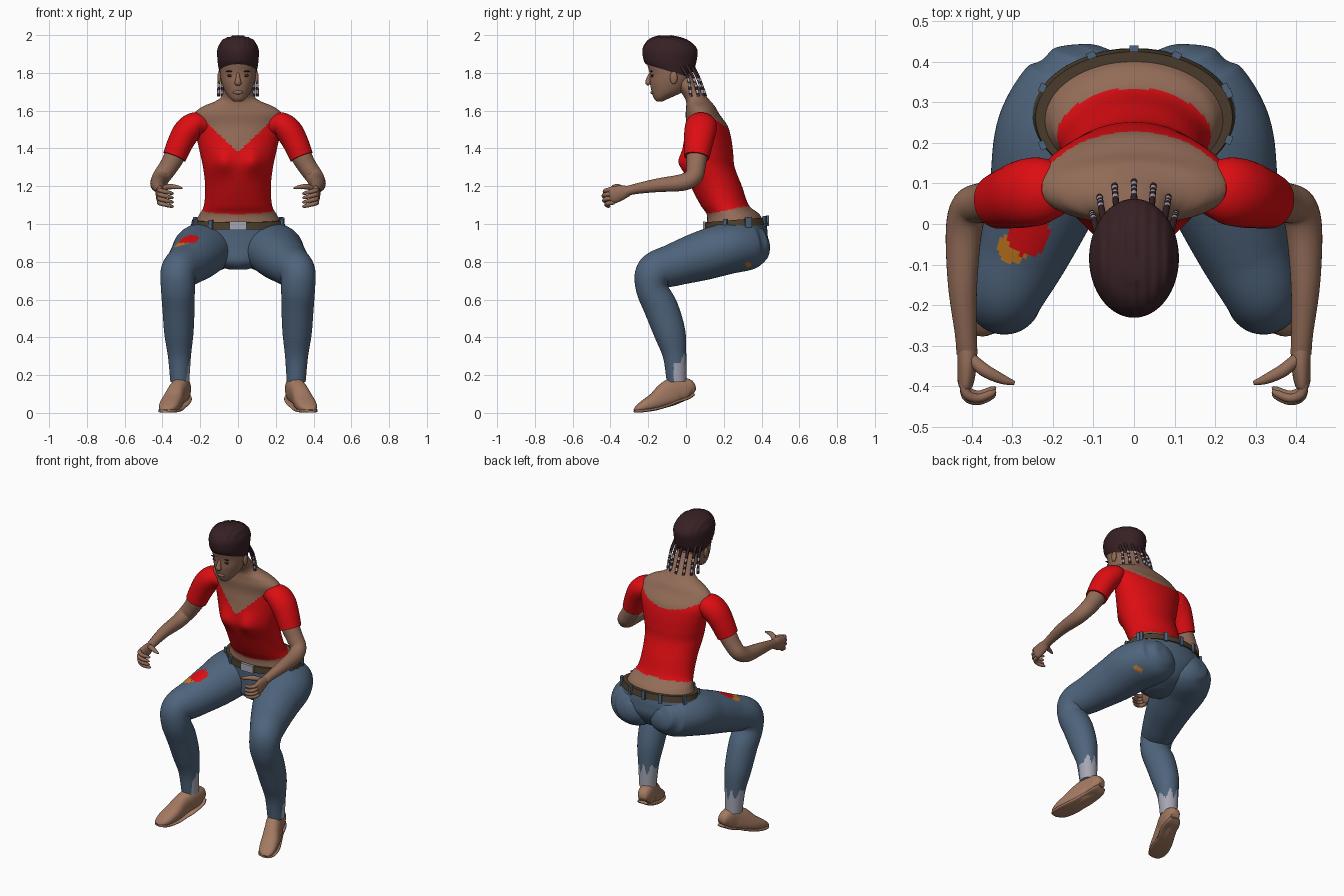
import bpy, bmesh, math
from mathutils import Vector


def material(name, rgb):
    m = bpy.data.materials.new(name)
    m.diffuse_color = (*rgb, 1)
    return m


SKIN = material("skin", (.29, .15, .097))
RED = material("red_cloth", (.72, .004, .006))
JEANS = material("blue_denim", (.077, .127, .2))
SHOE = material("tan_leather", (.36, .19, .12))
HAIR = material("dark_hair", (.038, .015, .018))
BELT = material("brown_belt", (.07, .048, .026))
PALE = material("pale_grey", (.38, .38, .46))
ORANGE = material("orange_patch", (.55, .19, .015))


def finish(name, bm, mats, rule=None):
    bmesh.ops.recalc_face_normals(bm, faces=bm.faces)
    if rule:
        for f in bm.faces:
            f.material_index = rule(f.calc_center_median())
    me = bpy.data.meshes.new(name)
    bm.to_mesh(me)
    bm.free()
    for m in mats:
        me.materials.append(m)
    ob = bpy.data.objects.new(name, me)
    bpy.context.collection.objects.link(ob)
    bpy.ops.object.select_all(action='DESELECT')
    ob.select_set(True)
    bpy.context.view_layer.objects.active = ob
    bpy.ops.object.shade_smooth_by_angle(angle=math.radians(50))
    return ob


def spline(st, sub):
    """Smooth curve through stations of (x, y, z, half width, half depth)."""
    out = []
    for i in range(len(st) - 1):
        p = [st[min(max(i + k, 0), len(st) - 1)] for k in (-1, 0, 1, 2)]
        for j in range(sub):
            t = j / sub
            out.append([.5 * (2 * b + (c - a) * t + (2 * a - 5 * b + 4 * c - d) * t * t
                              + (3 * b - a - 3 * c + d) * t ** 3) for a, b, c, d in zip(*p)])
    return out + [list(st[-1])]


def loft(name, st, mats, ref=(1, 0, 0), n=32, sub=6, flat=False, power=2.0,
         s=1, rule=None, shape=None, cut=None):
    bm = bmesh.new()
    path = spline(st, sub)
    rings = []
    for i, (x, y, z, a, b) in enumerate(path):
        c = Vector((x, y, z))
        t = Vector(path[min(i + 1, len(path) - 1)][:3]) - Vector(path[max(i - 1, 0)][:3])
        t = Vector((0, 0, 1)) if flat else t.normalized()
        u = Vector(ref)
        u = (u - t * u.dot(t)).normalized()
        v = t.cross(u)
        ring = []
        for k in range(n):
            w = 2 * math.pi * k / n
            cu, cv = math.cos(w), math.sin(w)
            e = 2 / power
            co = c + u * math.copysign(abs(cu) ** e, cu) * max(a, .002) \
                + v * math.copysign(abs(cv) ** e, cv) * max(b, .002)
            if shape:
                co = shape(co)
            co.x *= s
            ring.append(bm.verts.new(co))
        rings.append(ring)
    for r, q in zip(rings, rings[1:]):
        for k in range(n):
            bm.faces.new((r[k], r[(k + 1) % n], q[(k + 1) % n], q[k]))
    bm.faces.new(rings[0])
    bm.faces.new(rings[-1])
    if cut:
        bmesh.ops.bisect_plane(bm, geom=bm.verts[:] + bm.edges[:] + bm.faces[:],
                               plane_co=cut[0], plane_no=cut[1], clear_inner=True)
    return finish(name, bm, mats, rule)


def ball(name, loc, size, mat):
    bm = bmesh.new()
    bmesh.ops.create_uvsphere(bm, u_segments=20, v_segments=12, radius=1)
    for v in bm.verts:
        v.co = Vector(a * b for a, b in zip(v.co, size)) + Vector(loc)
    return finish(name, bm, [mat])


def box(name, loc, size, mat, turn=0):
    bm = bmesh.new()
    bmesh.ops.create_cube(bm, size=1)
    for v in bm.verts:
        v.co = Vector(a * b for a, b in zip(v.co, size))
    ob = finish(name, bm, [mat])
    ob.location, ob.rotation_euler.z = loc, turn
    return ob


def stack(rows):
    return [(0, y, z, rx, ry) for z, y, rx, ry in rows]


# Torso with neck: bare midriff, red top with a V neck, bare shoulders
def torso_rule(c):
    neck = 1.38 + .95 * abs(c.x) if c.y < .1 else 1.50 + 1.3 * c.x ** 2
    return 1 if 1.05 + .2 * (c.y - .1) < c.z < neck else 0


def bust(co):
    if co.y < .1:
        co.y -= .028 * math.exp(-((abs(co.x) - .08) / .05) ** 2 - ((co.z - 1.33) / .06) ** 2)
    return co


loft("torso", stack([(.99, .265, .235, .155), (1.05, .25, .205, .14), (1.1, .205, .18, .128),
                     (1.2, .16, .174, .136), (1.3, .12, .185, .138), (1.37, .115, .2, .135),
                     (1.45, .115, .218, .125), (1.52, .11, .235, .11), (1.58, .088, .235, .09),
                     (1.62, .078, .19, .077), (1.65, .065, .12, .065), (1.68, .045, .085, .06),
                     (1.74, 0, .072, .058), (1.8, -.03, .06, .055)]),
     [SKIN, RED], n=120, sub=10, flat=True, rule=torso_rule, shape=bust)

# Hips, belt, buckle and belt loops
loft("hips", stack([(.76, .21, .05, .06), (.80, .24, .16, .13), (.88, .268, .24, .16),
                    (.95, .27, .265, .162), (1.0, .265, .245, .16)]), [JEANS], n=48, flat=True)


def tilt(co):
    co.z += .08 * (co.y - .265)
    return co


loft("belt", stack([(.983, .265, .251, .168), (1.022, .262, .243, .163)]), [BELT],
     n=64, sub=1, flat=True, shape=tilt)
box("buckle", (0, .096, .99), (.09, .014, .046), PALE)
for deg in (-90, -20, 20, 65, 115, 90 + 65, 205, -65 + 270 - 180, 235):
    w = math.radians(deg)
    if deg == -90:
        w = math.pi / 2
    y = .265 + .167 * math.sin(w)
    box("belt_loop", (.249 * math.cos(w), y, 1.003 + .08 * (y - .265)), (.016, .022, .056), JEANS, w)


# Legs: denim with frayed hems and painted patches
def leg_rule(c):
    if c.z < .29 + .03 * math.sin(c.x * 150) and (c.y > -.065 or (-.285 < c.x < 0 and c.y > -.09)):
        return 1
    if c.z > .8 and math.hypot(c.x + .26, c.y + .03) < .05:
        return 2
    if c.z > .8 and math.hypot(c.x + .30, c.y + .06) < .038:
        return 3
    if c.x > .15 and math.hypot(c.y - .33, c.z - .785) < .016:
        return 3
    return 0


LEG = [(.10, .437, .90, .03, .03), (.105, .41, .895, .10, .085), (.12, .34, .885, .145, .125),
       (.18, .22, .87, .16, .135), (.22, .08, .83, .14, .13), (.27, -.06, .785, .115, .113),
       (.315, -.165, .745, .095, .10), (.318, -.18, .66, .09, .085), (.315, -.13, .55, .085, .09),
       (.313, -.085, .42, .077, .083), (.31, -.06, .30, .061, .062), (.308, -.05, .165, .05, .052)]

# Shoes: (x, y, bottom, top, half width) from heel to toe
FOOT = [(.282, .04, .09, .13, .025), (.289, .01, .07, .18, .041), (.303, -.05, .05, .19, .047),
        (.325, -.10, .03, .165, .048), (.347, -.16, .013, .11, .054), (.367, -.22, .004, .068, .052),
        (.38, -.255, .002, .04, .038), (.384, -.272, .003, .02, .018)]

# Arms
ARM = [(.30, .07, 1.44, .05, .06), (.335, .058, 1.36, .054, .055), (.37, .053, 1.30, .05, .05),
       (.405, .04, 1.25, .047, .047), (.42, -.02, 1.22, .043, .046), (.423, -.15, 1.205, .035, .037),
       (.415, -.27, 1.185, .027, .027), (.412, -.32, 1.172, .025, .027)]
SLEEVE = [(.17, .09, 1.52, .05, .06), (.225, .083, 1.525, .067, .082), (.27, .075, 1.49, .072, .084),
          (.305, .066, 1.43, .068, .077), (.337, .056, 1.355, .063, .068)]
PALM = [(.412, -.30, 1.176, .024, .026), (.412, -.345, 1.165, .024, .04),
        (.415, -.39, 1.152, .02, .045), (.415, -.405, 1.148, .012, .036)]

for s, side in ((-1, "right"), (1, "left")):
    loft(side + "_leg", LEG, [JEANS, PALE, RED, ORANGE], n=72, sub=12, s=s, rule=leg_rule)
    loft(side + "_shoe", [(x, y, (b + t) / 2, w, (t - b) / 2) for x, y, b, t, w in FOOT],
         [SHOE], s=s, power=2.5)
    loft(side + "_sole", [(x, y, b + .008, w + .005, .008) for x, y, b, t, w in FOOT],
         [SHOE], s=s, power=4)
    slant = (.7, 0, .7)
    loft(side + "_arm", ARM, [SKIN], ref=slant, s=s)
    loft(side + "_sleeve", SLEEVE, [RED], ref=slant, s=s)
    loft(side + "_palm", PALM, [SKIN], s=s, n=20)
    up = (0, 0, 1)
    for i in range(4):
        z, k = 1.183 - i * .023, (0, .006, .003, -.008)[i]
        loft(side + "_finger", [(.418, -.38, z, .011, .012), (.414, -.418 - k, z - .004, .012, .012),
                                (.385, -.43 - k, z - .012, .011, .011),
                                (.352, -.418 - k, z - .02, .009, .009),
                                (.342, -.41 - k, z - .022, .003, .003)],
             [SKIN], ref=up, n=12, sub=4, s=s)
    loft(side + "_thumb", [(.41, -.325, 1.178, .015, .014), (.37, -.36, 1.197, .015, .016),
                           (.325, -.383, 1.195, .011, .012), (.295, -.392, 1.19, .004, .005)],
         [SKIN], ref=up, n=12, sub=5, s=s)
    # Facial features in pairs
    ball(side + "_eye", (s * .04, -.178, 1.785), (.018, .007, .007), HAIR)
    ball(side + "_brow", (s * .043, -.183, 1.808), (.022, .006, .004), HAIR)
    ball(side + "_ear", (s * .099, -.065, 1.775), (.01, .02, .034), SKIN)

# Head, nose and lips
loft("head", stack([(1.648, -.14, .02, .015), (1.665, -.13, .042, .04), (1.70, -.1, .068, .082),
                    (1.75, -.085, .087, .106), (1.80, -.08, .096, .113), (1.86, -.085, .099, .122),
                    (1.92, -.085, .09, .11), (1.965, -.09, .05, .06)]), [SKIN], n=40, flat=True)
loft("nose", [(0, -.183, 1.8, .008, .01), (0, -.196, 1.77, .012, .013), (0, -.2, 1.748, .018, .015),
              (0, -.192, 1.738, .012, .008)], [SKIN], n=16)
ball("lips", (0, -.176, 1.697), (.026, .012, .011), SKIN)


# Braided hair cap with rows running front to back
def rows(co):
    if co.z > 1.86:
        co.z -= .004 * (.5 + .5 * math.cos(co.x * 230 + math.pi))
    return co


loft("hair", stack([(1.75, -.04, .075, .06), (1.79, -.058, .094, .085), (1.82, -.072, .102, .116),
                    (1.86, -.083, .108, .138), (1.92, -.085, .11, .146), (1.96, -.092, .095, .122),
                    (1.985, -.1, .07, .085), (2.0, -.11, .02, .03)]), [HAIR], n=96, sub=8,
     flat=True, shape=rows, cut=((0, -.22, 1.848), (0, .3, 1)))

# Hanging braids with pale beads
for i in range(7):
    w = math.radians(-81 + 27 * i)
    sn, cs = math.sin(w), math.cos(w)
    loft("braid", [(.09 * sn, -.04 + .075 * cs, 1.84, .009, .009),
                   (.1 * sn, .0 + .07 * cs, 1.77, .008, .008),
                   (.105 * sn, .012 + .093 * cs, 1.675, .008, .008)], [HAIR, PALE], n=10, sub=12,
         rule=lambda c: 1 if c.z < 1.77 and int(c.z * 62) % 2 else 0)
